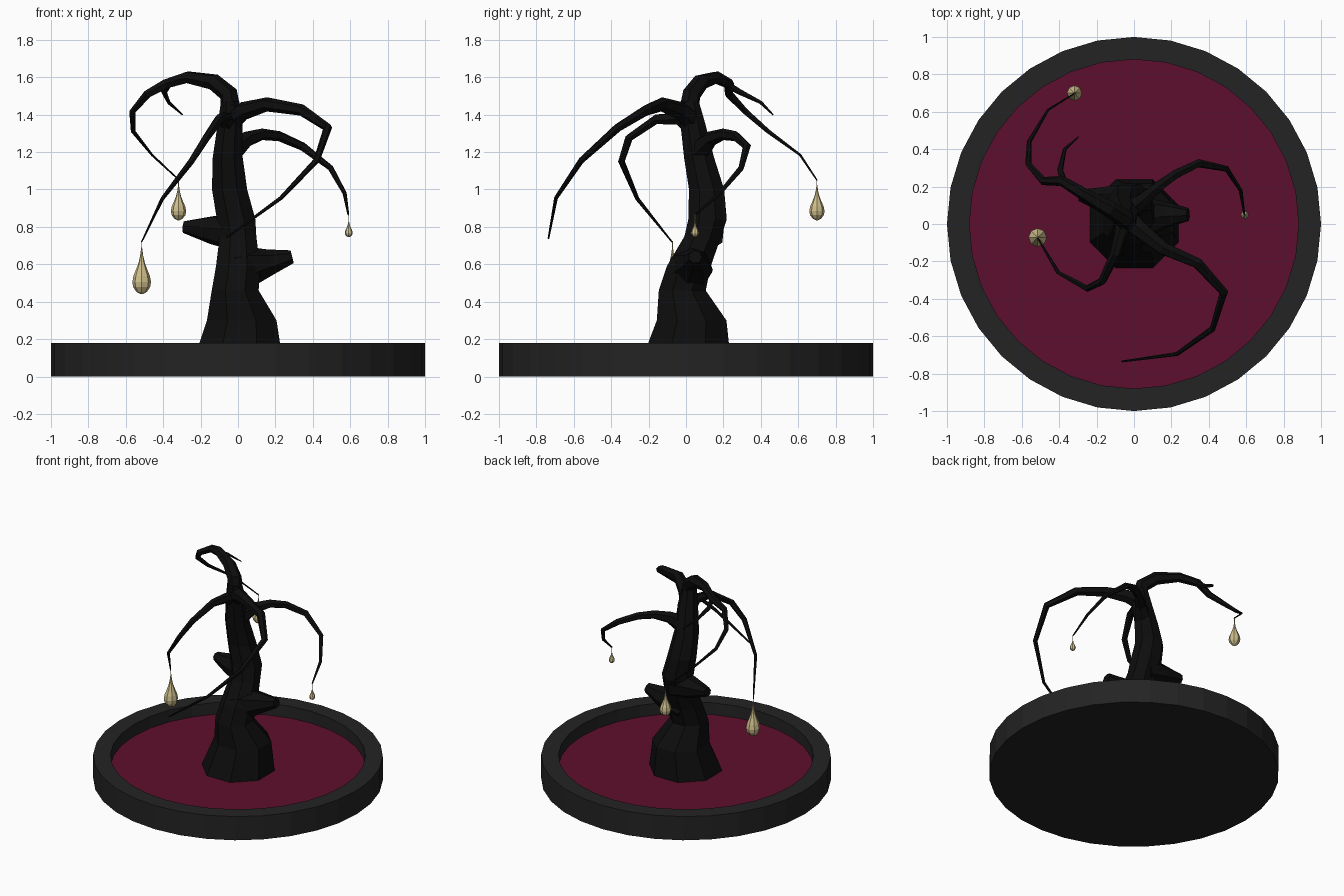
import bpy, bmesh, math
from mathutils import Vector

if "Cube" in bpy.data.objects:
    bpy.data.objects.remove(bpy.data.objects["Cube"])


def material(name, rgb):
    m = bpy.data.materials.new(name)
    m.diffuse_color = (*rgb, 1)
    m.use_nodes = True
    m.node_tree.nodes["Principled BSDF"].inputs["Base Color"].default_value = m.diffuse_color
    return m


BARK = material("bark", (0.004, 0.004, 0.004))
STONE = material("stone", (0.017, 0.017, 0.017))
LIQUID = material("liquid", (0.11, 0.0045, 0.026))
FRUIT = material("fruit", (0.62, 0.52, 0.26))


def make(name, rings, mat, cap_start=True, cap_end=True):
    """Skin a list of equal rings of points; flat faces."""
    bm = bmesh.new()
    loops = [[bm.verts.new(p) for p in ring] for ring in rings]
    n = len(loops[0])
    for a, b in zip(loops, loops[1:]):
        for i in range(n):
            j = (i + 1) % n
            bm.faces.new((a[i], a[j], b[j], b[i]))
    if cap_start:
        bm.faces.new(loops[0][::-1])
    if cap_end:
        bm.faces.new(loops[-1])
    bmesh.ops.recalc_face_normals(bm, faces=bm.faces)
    me = bpy.data.meshes.new(name)
    bm.to_mesh(me)
    bm.free()
    me.materials.append(mat)
    ob = bpy.data.objects.new(name, me)
    bpy.context.collection.objects.link(ob)
    return ob


def circle(x, y, z, r, n, phase=0.0):
    return [(x + r * math.cos(phase + 2 * math.pi * i / n),
             y + r * math.sin(phase + 2 * math.pi * i / n), z) for i in range(n)]


def tube(name, path, sides=6):
    """Tapered tube along (x, y, z, radius) points with a carried frame."""
    pts = [Vector(p[:3]) for p in path]
    tans = []
    for i in range(len(pts)):
        t = Vector()
        if i > 0:
            t += (pts[i] - pts[i - 1]).normalized()
        if i < len(pts) - 1:
            t += (pts[i + 1] - pts[i]).normalized()
        tans.append(t.normalized())
    u = tans[0].orthogonal().normalized()
    rings = []
    for p, t, spec in zip(pts, tans, path):
        u = (u - t * u.dot(t)).normalized()
        v = t.cross(u)
        rings.append([p + spec[3] * (math.cos(a) * u + math.sin(a) * v)
                      for a in (2 * math.pi * i / sides for i in range(sides))])
    return make(name, rings, BARK)


# Round basin with raised rim, and the liquid filling it
S = 32
make("basin", [circle(0, 0, z, r, S) for r, z in
               ((1, 0), (1, .18), (.88, .18), (.88, .09))], STONE, cap_end=False)
make("liquid_surface", [circle(0, 0, .07, .88, S), circle(0, 0, .09, .88, S)],
     LIQUID, cap_start=False)

# Twisting trunk: horizontal rings
trunk = [(.0, .0, .08, .245), (.02, .03, .30, .19), (-.015, -.02, .46, .128),
         (.0, .015, .59, .12), (.0, .09, .75, .1), (-.01, .115, .84, .105),
         (-.045, .11, 1.0, .096), (-.055, .07, 1.17, .082),
         (-.042, .037, 1.35, .068), (-.042, .02, 1.47, .05)]
make("trunk", [circle(x, y, z, r * 1.06, 8, math.pi / 8) for x, y, z, r in trunk], BARK)

# Broken limb stumps
tube("right_stump", [(-.02, .02, .57, .12), (.05, .03, .585, .115),
                     (.17, .05, .61, .072), (.29, .05, .64, .036)], 7)
tube("left_stump", [(0, .11, .77, .10), (-.14, .13, .785, .078),
                    (-.24, .145, .795, .048), (-.29, .155, .80, .033)], 7)

# Drooping branches
tube("top_branch", [(-.042, .02, 1.44, .054), (-.05, .03, 1.51, .05), (-.13, .08, 1.575, .045),
                    (-.27, .16, 1.60, .034), (-.385, .23, 1.565, .028), (-.485, .23, 1.51, .023),
                    (-.565, .32, 1.415, .017), (-.56, .44, 1.31, .013),
                    (-.46, .61, 1.185, .007), (-.315, .70, 1.05, .004)])
tube("top_twig", [(-.375, .22, 1.56, .02), (-.395, .29, 1.52, .016),
                  (-.37, .40, 1.465, .010), (-.297, .465, 1.40, .004)])
tube("front_branch", [(-.04, .04, 1.36, .06), (.03, -.03, 1.42, .05), (.155, -.13, 1.455, .038),
                      (.34, -.21, 1.425, .031), (.48, -.365, 1.33, .024),
                      (.42, -.56, 1.155, .017), (.23, -.695, .955, .011),
                      (-.065, -.735, .74, .005)])
tube("right_branch", [(-.04, .06, 1.2, .07), (.05, .13, 1.27, .042), (.13, .2, 1.295, .031),
                      (.22, .265, 1.285, .027), (.345, .325, 1.23, .023),
                      (.495, .295, 1.115, .016), (.57, .18, .98, .011), (.59, .05, .865, .005)])
tube("left_branch", [(-.045, .05, 1.33, .06), (-.065, -.04, 1.38, .036), (-.1, -.16, 1.375, .028),
                     (-.17, -.305, 1.275, .022), (-.25, -.345, 1.15, .018),
                     (-.405, -.26, .95, .011), (-.515, -.075, .72, .004)])

# Hanging teardrop fruit: profile is (radius share, height share)
DROP = ((.1, 0), (.55, .05), (.9, .15), (1, .26), (.88, .39), (.6, .53),
        (.34, .67), (.17, .82), (.05, 1))
for name, x, y, z, r, h in (("back_fruit", -.318, .70, .835, .041, .19),
                            ("left_fruit", -.515, -.072, .44, .05, .25),
                            ("right_fruit", .592, .048, .745, .021, .09)):
    make(name, [circle(x, y, z + h * v, r * k, 8) for k, v in DROP], FRUIT)
    # thin stem from branch end to fruit
    make(name + "_stem", [circle(x, y, z + h * .9, .002, 6),
                          circle(x, y, z + h + .035, .002, 6)], FRUIT)
